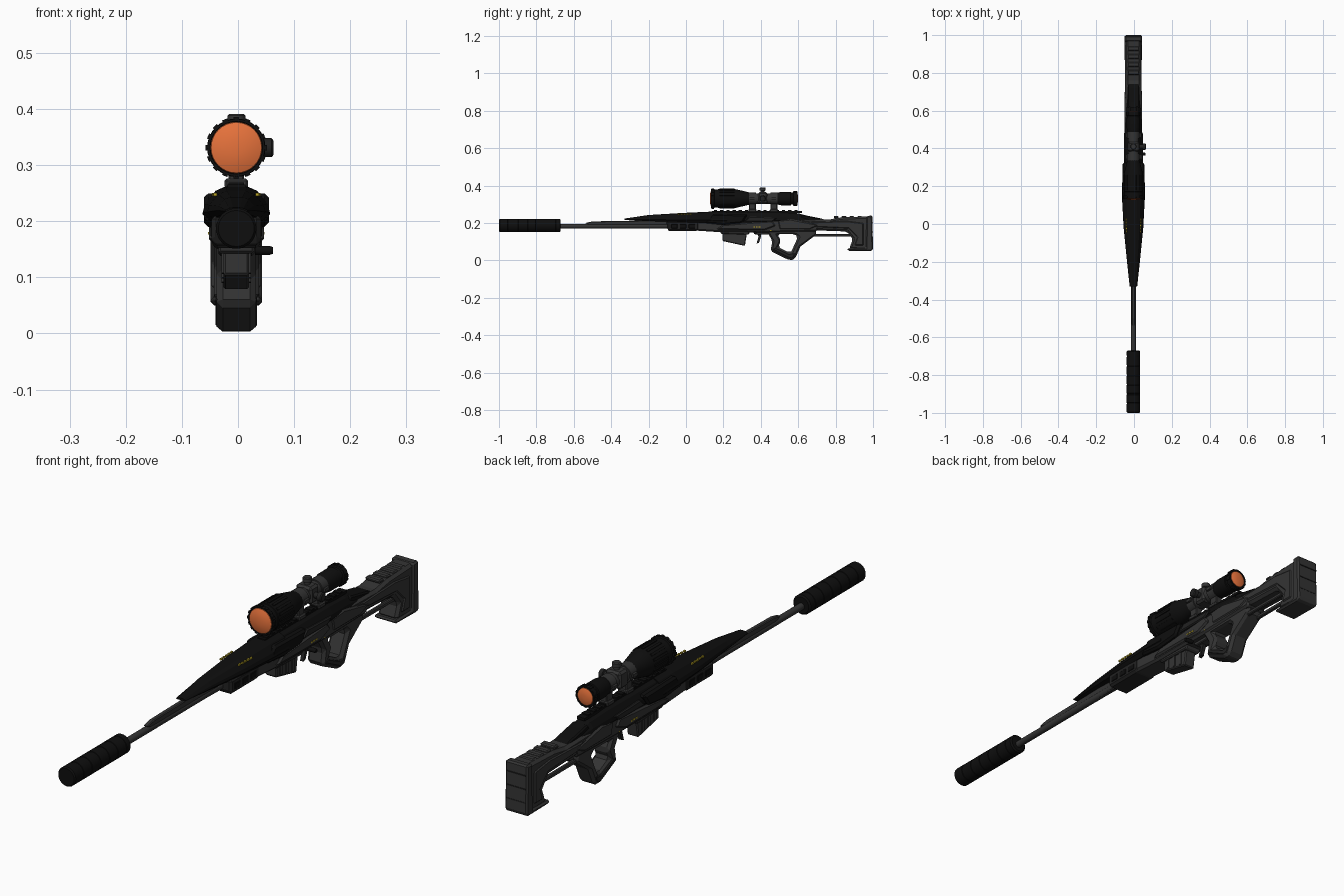
import bpy, bmesh, math
from mathutils import Vector, Matrix

CX = -0.003  # the rifle axis sits slightly off centre


def mat(name, rgb):
    m = bpy.data.materials.new(name)
    m.diffuse_color = (*rgb, 1)
    return m


GREY = mat("gunmetal grey", (0.034, 0.034, 0.034))
DARK = mat("dark grey", (0.016, 0.016, 0.016))
BLACK = mat("matte black", (0.0045, 0.0045, 0.0045))
YELLOW = mat("yellow accent", (0.5, 0.38, 0.02))
ORANGE = mat("orange lens", (0.80, 0.17, 0.045))


def finish(name, bm, m, bevel=0, smooth=False):
    bmesh.ops.recalc_face_normals(bm, faces=bm.faces)
    me = bpy.data.meshes.new(name)
    bm.to_mesh(me)
    bm.free()
    me.materials.append(m)
    ob = bpy.data.objects.new(name, me)
    bpy.context.collection.objects.link(ob)
    if bevel:
        b = ob.modifiers.new("chamfer", 'BEVEL')
        b.width, b.segments, b.angle_limit = bevel, 1, math.radians(40)
    if smooth:
        bpy.context.view_layer.objects.active = ob
        ob.select_set(True)
        bpy.ops.object.shade_smooth_by_angle(angle=math.radians(35))
        ob.select_set(False)
    return ob


def prism(name, pts, hw, m, bevel=0.0, x=CX):
    """Side profile of (y, z) points, extruded to half width hw."""
    bm = bmesh.new()
    f = bm.faces.new([bm.verts.new((x - hw, y, z)) for y, z in pts])
    r = bmesh.ops.extrude_face_region(bm, geom=[f])
    bmesh.ops.translate(bm, vec=(2 * hw, 0, 0), verts=[v for v in r["geom"] if isinstance(v, bmesh.types.BMVert)])
    return finish(name, bm, m, bevel)


def box(name, y0, y1, z0, z1, hw, m, bevel=0.0, x=CX):
    return prism(name, [(y0, z0), (y1, z0), (y1, z1), (y0, z1)], hw, m, bevel, x)


def loop_prism(name, outer, inner, hw, m, bevel):
    """Closed frame with a hole: outer and inner have the same point count."""
    bm = bmesh.new()
    n = len(outer)
    g = [[[bm.verts.new((CX + s * hw, y, z)) for y, z in ring] for ring in (outer, inner)] for s in (-1, 1)]
    for i in range(n):
        j = (i + 1) % n
        for s in (0, 1):
            bm.faces.new((g[s][0][i], g[s][0][j], g[s][1][j], g[s][1][i]))
        for k in (0, 1):
            bm.faces.new((g[0][k][i], g[0][k][j], g[1][k][j], g[1][k][i]))
    return finish(name, bm, m, bevel)


def loft(name, stations, m):
    """Skin of mirrored (half width, z) sections placed along y."""
    bm = bmesh.new()
    rings = []
    for y, half in stations:
        sec = [(w, z) for w, z in half] + [(-w, z) for w, z in reversed(half)]
        rings.append([bm.verts.new((CX + x, y, z)) for x, z in sec])
    n = len(rings[0])
    for a, b in zip(rings, rings[1:]):
        for i in range(n):
            j = (i + 1) % n
            bm.faces.new((a[i], a[j], b[j], b[i]))
    bm.faces.new(rings[0])
    bm.faces.new(rings[-1])
    return finish(name, bm, m)


def lathe(name, prof, m, z, n=32, x=CX, axis='Y', y=0):
    """Turned part: (distance, radius) pairs along y, x or z."""
    bm = bmesh.new()
    rings = []
    for d, r in prof:
        ring = []
        for i in range(n):
            a = 2 * math.pi * i / n
            u, v = r * math.cos(a), r * math.sin(a)
            p = {'Y': (x + u, d, z + v), 'X': (d, y + u, z + v), 'Z': (x + u, y + v, d)}[axis]
            ring.append(bm.verts.new(p))
        rings.append(ring)
    for a, b in zip(rings, rings[1:]):
        for i in range(n):
            j = (i + 1) % n
            bm.faces.new((a[i], a[j], b[j], b[i]))
    bm.faces.new(rings[0])
    bm.faces.new(rings[-1])
    return finish(name, bm, m, smooth=True)


# Suppressor with shallow grooves, and barrel
prof = [(-1, 0.032), (-0.995, 0.036)]
for k in range(6):
    y = -0.95 + k * 0.05
    prof += [(y - 0.004, 0.036), (y - 0.003, 0.0345), (y + 0.003, 0.0345), (y + 0.004, 0.036)]
prof += [(-0.675, 0.036), (-0.67, 0.030)]
lathe("suppressor", prof, BLACK, 0.187)
lathe("barrel", [(-0.68, 0.0125), (0.05, 0.0125)], GREY, 0.183, 16)
prism("barrel_rail", [(-0.54, 0.2), (-0.50, 0.209), (-0.1, 0.215), (-0.1, 0.17), (-0.3, 0.174), (-0.52, 0.19)],
      0.009, GREY, 0.003)

# Faceted upper handguard running back over the receiver
def sec(w, z0, z1):
    h = z1 - z0
    return [(w * 0.8, z0), (w, z0 + h * 0.25), (w * 0.93, z0 + h * 0.5), (w * 0.62, z0 + h * 0.88), (w * 0.32, z1)]

loft("upper_handguard", [(-0.33, sec(0.020, 0.216, 0.224)), (-0.2, sec(0.034, 0.211, 0.243)),
                         (-0.02, sec(0.052, 0.204, 0.254)), (0.13, sec(0.060, 0.200, 0.261)),
                         (0.22, sec(0.060, 0.196, 0.262))], BLACK)
loft("receiver_cover", [(0.22, sec(0.050, 0.196, 0.260)), (0.50, sec(0.046, 0.2, 0.260)),
                        (0.60, sec(0.040, 0.2, 0.252)), (0.73, sec(0.030, 0.195, 0.218))], BLACK)
prism("side_plates", [(0.14, 0.25), (0.33, 0.245), (0.30, 0.2), (0.2, 0.19), (0.10, 0.2)], 0.058, BLACK, 0.008)
box("top_rail", 0.14, 0.62, 0.255, 0.265, 0.016, BLACK)
for k in range(14):
    box("rail_tooth", 0.15 + k * 0.033, 0.167 + k * 0.033, 0.264, 0.269, 0.014, BLACK)

# Lower handguard
prism("lower_handguard", [(-0.1, 0.165), (-0.09, 0.157), (0.06, 0.157), (0.07, 0.17), (0.07, 0.212), (-0.1, 0.212)],
      0.044, DARK, 0.008)
for k in range(3):
    box("handguard_vent", -0.08 + k * 0.047, -0.045 + k * 0.047, 0.172, 0.194, 0.046, BLACK, 0.002)

# Receiver body
prism("receiver", [(0.05, 0.16), (0.17, 0.152), (0.46, 0.15), (0.70, 0.155), (0.72, 0.205), (0.5, 0.225), (0.05, 0.21)],
      0.042, GREY, 0.008)
prism("receiver_side_panel", [(0.16, 0.165), (0.42, 0.162), (0.48, 0.185), (0.46, 0.212), (0.36, 0.205), (0.2, 0.192)],
      0.049, GREY, 0.006)
prism("rear_side_panel", [(0.5, 0.165), (0.66, 0.165), (0.72, 0.19), (0.56, 0.222), (0.49, 0.215)], 0.046, GREY, 0.006)
prism("ejection_port", [(0.31, 0.207), (0.46, 0.207), (0.49, 0.23), (0.34, 0.235)], 0.050, DARK, 0.004)

# Magazine with ribs
prism("magazine", [(0.195, 0.16), (0.195, 0.104), (0.315, 0.078), (0.328, 0.16)], 0.023, GREY, 0.004)
for k in range(3):
    y = 0.215 + k * 0.035
    prism("magazine_rib", [(y, 0.15), (y, 0.108 - k * 0.008), (y + 0.012, 0.106 - k * 0.008), (y + 0.012, 0.15)],
          0.026, GREY)
prism("magazine_well", [(0.18, 0.17), (0.185, 0.143), (0.335, 0.138), (0.35, 0.17)], 0.032, GREY, 0.004)

# Trigger
prism("trigger", [(0.375, 0.155), (0.398, 0.155), (0.402, 0.128), (0.39, 0.095), (0.377, 0.09), (0.388, 0.128)],
      0.007, DARK)
prism("trigger_mount", [(0.36, 0.155), (0.37, 0.138), (0.45, 0.138), (0.46, 0.155)], 0.018, GREY, 0.003)

# Grip frame with thumbhole
loop_prism("grip",
           [(0.43, 0.16), (0.462, 0.105), (0.452, 0.05), (0.555, 0.0), (0.583, 0.008), (0.612, 0.075), (0.70, 0.14), (0.69, 0.17)],
           [(0.488, 0.14), (0.508, 0.105), (0.492, 0.072), (0.552, 0.042), (0.563, 0.048), (0.58, 0.085), (0.598, 0.125), (0.58, 0.142)],
           0.035, GREY, 0.011)
prism("grip_pad", [(0.46, 0.06), (0.555, 0.012), (0.575, 0.016), (0.585, 0.04), (0.55, 0.035), (0.48, 0.068)], 0.037, DARK, 0.003)

# Stock, strut and butt
prism("stock", [(0.6, 0.222), (0.76, 0.218), (0.83, 0.23), (0.98, 0.236), (0.98, 0.055), (0.872, 0.06), (0.892, 0.115),
                (0.86, 0.155), (0.72, 0.16), (0.62, 0.17)], 0.040, GREY, 0.010)
prism("stock_side_panel", [(0.66, 0.205), (0.86, 0.212), (0.95, 0.2), (0.95, 0.08), (0.90, 0.08), (0.915, 0.125),
                           (0.87, 0.17), (0.70, 0.178)], 0.044, GREY, 0.005)
for s in (-1, 1):
    box("stock_strut", 0.64, 0.90, 0.127, 0.142, 0.007, GREY, 0.003, CX + s * 0.022)
prism("butt_pad", [(0.965, 0.238), (0.996, 0.240), (1.0, 0.06), (0.99, 0.05), (0.865, 0.052), (0.862, 0.065), (0.962, 0.068)],
      0.046, GREY, 0.006)
for k in range(3):
    z = 0.1 + k * 0.05
    box("butt_groove", 0.985, 1.0, z, z + 0.004, 0.040, DARK)
for k in range(4):
    box("cheek_ridge", 0.79 + k * 0.042, 0.815 + k * 0.042, 0.225, 0.238, 0.030, GREY, 0.004)
prism("cheek_insert", [(0.62, 0.245), (0.72, 0.225), (0.76, 0.212), (0.66, 0.2), (0.60, 0.215)], 0.031, BLACK, 0.005)

# Scope: objective bell, tube and eyepiece
SZ = 0.331
lathe("scope_objective", [(0.14, 0.046), (0.135, 0.047), (0.135, 0.051), (0.15, 0.052), (0.152, 0.048), (0.17, 0.048),
                          (0.172, 0.05), (0.265, 0.05), (0.30, 0.042), (0.34, 0.032)], BLACK, SZ)
lathe("scope_tube", [(0.32, 0.028), (0.51, 0.028)], GREY, SZ)
lathe("scope_eyepiece", [(0.48, 0.03), (0.51, 0.036), (0.56, 0.036), (0.562, 0.033), (0.572, 0.033), (0.574, 0.038),
                         (0.595, 0.038), (0.595, 0.033), (0.59, 0.032)], BLACK, SZ)
lathe("front_lens", [(0.14, 0.046), (0.135, 0.045), (0.130, 0.032), (0.127, 0.012)], ORANGE, SZ)
lathe("rear_lens", [(0.588, 0.032), (0.594, 0.031), (0.598, 0.02), (0.599, 0.006)], ORANGE, SZ)


def ribs(name, n, y0, y1, r, w, m):
    """Grip ribs standing around the scope body."""
    bm = bmesh.new()
    for i in range(n):
        rot = Matrix.Rotation(2 * math.pi * i / n, 4, 'Y')
        mtx = Matrix.Translation((CX, (y0 + y1) / 2, SZ)) @ rot @ Matrix.Translation((0, 0, r))
        bmesh.ops.create_cube(bm, size=1, matrix=mtx @ Matrix.Diagonal((w, y1 - y0, 0.006, 1)))
    finish(name, bm, m)


ribs("objective_rim_ribs", 16, 0.136, 0.150, 0.0515, 0.010, BLACK)
ribs("objective_grip_ribs", 16, 0.18, 0.26, 0.0500, 0.009, BLACK)
ribs("eyepiece_ribs", 14, 0.575, 0.593, 0.0375, 0.008, BLACK)

# Scope turrets and ring mounts
box("turret_block", 0.385, 0.435, SZ - 0.03, SZ + 0.034, 0.032, GREY, 0.008)
lathe("top_turret", [(SZ + 0.03, 0.011), (0.372, 0.011), (0.374, 0.016), (0.388, 0.016), (0.391, 0.013)], GREY, 0, 16, axis='Z', y=0.41)
lathe("side_turret", [(0.025, 0.011), (0.044, 0.011), (0.046, 0.017), (0.060, 0.017), (0.063, 0.013)], DARK, SZ, 16, axis='X', y=0.41)
for y in (0.355, 0.47):
    lathe("scope_ring", [(y - 0.018, 0.033), (y + 0.018, 0.033)], GREY, SZ, 16)
    box("mount_post", y - 0.018, y + 0.018, 0.262, 0.305, 0.014, GREY, 0.003)
    box("mount_clamp", y - 0.021, y + 0.021, 0.258, 0.276, 0.021, GREY, 0.004)
    for s in (-1, 1):
        box("ring_lug", y - 0.012, y + 0.012, SZ - 0.006, SZ + 0.006, 0.005, GREY, 0, CX + s * 0.035)

# Safety knob and yellow accents on both sides
lathe("safety_knob", [(0.03, 0.008), (0.056, 0.008), (0.062, 0.006)], BLACK, 0.148, 12, axis='X', y=0.37)
for s in (-1, 1):
    for k in range(5):
        y = -0.045 + k * 0.016
        w = 0.052 + (y + 0.02) * 0.05
        box("yellow_dash", y, y + 0.010, 0.2445, 0.2505, 0.003, YELLOW, 0, CX + s * w * 0.74)
    for k in range(3):
        box("yellow_tick", 0.36 + k * 0.014, 0.369 + k * 0.014, 0.176, 0.181, 0.002, YELLOW, 0, CX + s * 0.0485)
    box("yellow_mark", 0.45, 0.456, 0.158, 0.162, 0.002, YELLOW, 0, CX + s * 0.0405)
